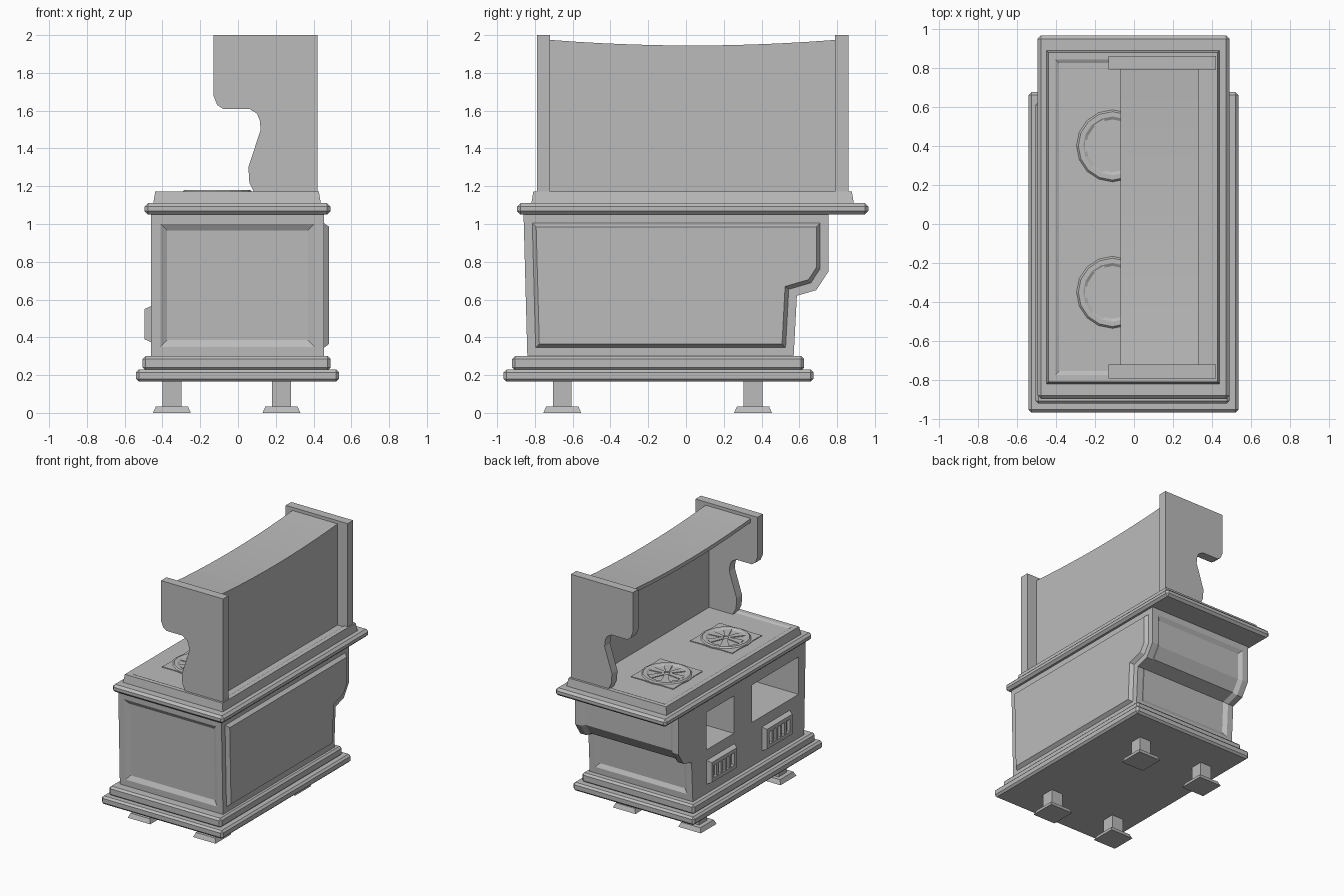
import bpy, bmesh, math
from mathutils import Vector, Matrix

if "Cube" in bpy.data.objects:
    bpy.data.objects.remove(bpy.data.objects["Cube"], do_unlink=True)

GREY = (0.5, 0.5, 0.5, 1)
metal = bpy.data.materials.new("plain_grey")
metal.use_nodes = True
metal.diffuse_color = GREY
metal.node_tree.nodes["Principled BSDF"].inputs["Base Color"].default_value = GREY


def finish(name, bm):
    bmesh.ops.recalc_face_normals(bm, faces=bm.faces)
    mesh = bpy.data.meshes.new(name)
    bm.to_mesh(mesh)
    bm.free()
    mesh.materials.append(metal)
    obj = bpy.data.objects.new(name, mesh)
    bpy.context.collection.objects.link(obj)
    return obj


def bevel(obj, width):
    mod = obj.modifiers.new("edge", "BEVEL")
    mod.width, mod.segments = width, 1
    return obj


def box_bm(x, y, z, taper=0):
    """Box from ranges; taper pulls the top edges inward."""
    bm = bmesh.new()
    bmesh.ops.create_cube(bm, size=1)
    for v in bm.verts:
        top = v.co.z > 0
        sx, sy = math.copysign(1, v.co.x), math.copysign(1, v.co.y)
        v.co = Vector((x[sx > 0], y[sy > 0], z[top]))
        if top:
            v.co -= Vector((sx, sy, 0)) * taper
    bmesh.ops.recalc_face_normals(bm, faces=bm.faces)
    return bm


def box(name, x, y, z, taper=0):
    return finish(name, box_bm(x, y, z, taper))


def prism_bm(points, axis, a, b):
    """Extrude a (u, z) outline along x or y."""
    bm = bmesh.new()
    place = (lambda u, z: (a, u, z)) if axis == "x" else (lambda u, z: (u, a, z))
    face = bm.faces.new([bm.verts.new(place(u, z)) for u, z in points])
    ext = bmesh.ops.extrude_face_region(bm, geom=[face])["geom"]
    move = Vector((b - a, 0, 0)) if axis == "x" else Vector((0, b - a, 0))
    bmesh.ops.translate(bm, vec=move, verts=[g for g in ext if isinstance(g, bmesh.types.BMVert)])
    bmesh.ops.recalc_face_normals(bm, faces=bm.faces)
    return bm


def panel(bm, faces, margin, slope, depth):
    """Frame a group of faces, then sink or raise the middle."""
    bmesh.ops.inset_region(bm, faces=faces, thickness=margin, use_even_offset=True)
    bmesh.ops.inset_region(bm, faces=faces, thickness=slope, depth=depth, use_even_offset=True)


# Feet
for x in (-0.35, 0.23):
    for y in (-0.655, 0.355):
        box("foot_post", (x - .05, x + .05), (y - .05, y + .05), (0.03, 0.17))
        box("foot_pad", (x - .1, x + .1), (y - .1, y + .1), (0, 0.035), 0.015)

# Plinth
bevel(box("plinth_lower", (-.54, .535), (-.965, .675), (.165, .23)), .015)
bevel(box("plinth_upper", (-.505, .49), (-.92, .625), (.225, .30)), .015)

# Body with framed panels on front, side and stepped end
outline = [(-.84, .30), (.57, .30), (.587, .62), (.69, .65), (.755, .75), (.755, 1.05), (-.86, 1.05)]
bm = prism_bm(outline, "x", -.46, .455)
side = [f for f in bm.faces if f.normal.x > .9]
front = [f for f in bm.faces if f.normal.y < -.9]
end = [f for f in bm.faces if abs(f.normal.x) < .5 and f.calc_center_median().y > .5]
panel(bm, side, .045, .02, .027)
panel(bm, front, .05, .035, -.02)
panel(bm, end, .05, .03, -.02)
body = finish("body", bm)

# Oven openings
for y0, y1 in ((.05, .40), (-.77, -.18)):
    cutter = box("oven_cutter", (-.6, .1), (y0, y1), (.65, .95))
    cutter.hide_render = True
    mod = body.modifiers.new("opening", "BOOLEAN")
    mod.operation, mod.solver, mod.object = "DIFFERENCE", "EXACT", cutter
    bpy.context.view_layer.objects.active = body
    bpy.ops.object.modifier_apply(modifier=mod.name)
    bpy.data.objects.remove(cutter, do_unlink=True)

# Vent frames with bars below the openings
for yc in (.22, -.48):
    bm = box_bm((-.495, -.45), (yc - .18, yc + .18), (.37, .57))
    outer = [f for f in bm.faces if f.normal.x < -.9]
    for v in outer[0].verts:
        v.co.y += math.copysign(.02, yc - v.co.y)
        v.co.z += math.copysign(.02, .47 - v.co.z)
    panel(bm, outer, .03, .004, -.025)
    finish("vent_frame", bm)
    for i in range(4):
        y = yc - .08 + i * .053
        box("vent_bar", (-.49, -.465), (y - .012, y + .012), (.42, .52))

# Worktop: overhanging slab and a raised top with a shallow tray
bevel(box("worktop_slab", (-.495, .49), (-.895, .965), (1.05, 1.11)), .018)
bm = box_bm((-.45, .44), (-.82, .89), (1.10, 1.173), .012)
panel(bm, [f for f in bm.faces if f.normal.z > .9], .035, .02, -.01)
finish("worktop_top", bm)


# Burners
def lathe(name, profile, center, steps=16):
    bm = bmesh.new()
    verts = [bm.verts.new((r, 0, z)) for r, z in profile]
    edges = [bm.edges.new(pair) for pair in zip(verts, verts[1:])]
    bmesh.ops.spin(bm, geom=verts + edges, axis=(0, 0, 1), cent=(0, 0, 0),
                   angle=math.tau, steps=steps, use_merge=True)
    bmesh.ops.remove_doubles(bm, verts=bm.verts, dist=.0005)
    bmesh.ops.translate(bm, vec=center, verts=bm.verts)
    return finish(name, bm)


for yc in (.40, -.35):
    center = Vector((-.11, yc, 1.163))
    # four-pointed trivet plate
    bm = bmesh.new()
    rim = []
    for i in range(16):
        a = i * math.tau / 16
        r = (.195, .2, .265, .2)[i % 4]
        rim.append(bm.verts.new(center + Vector((r * math.cos(a), r * math.sin(a), 0))))
    face = bm.faces.new(rim)
    top = bmesh.ops.extrude_face_region(bm, geom=[face])["geom"]
    bmesh.ops.translate(bm, vec=(0, 0, .006), verts=[g for g in top if isinstance(g, bmesh.types.BMVert)])
    finish("burner_plate", bm)
    lathe("burner_ring", [(.19, 0), (.175, .016), (.15, .016), (.135, .007), (0, .007)], center)
    for i in range(6):
        bm = box_bm((.02, .14), (-.014, .014), (0, .013))
        for v in bm.verts:
            if v.co.x > .1:
                v.co.y *= 2.2
        bmesh.ops.transform(bm, matrix=Matrix.Translation(center) @ Matrix.Rotation(i * math.tau / 6, 4, "Z"),
                            verts=bm.verts)
        finish("burner_spoke", bm)

# Scrolled end plates
scroll = [(.09, 1.16), (.06, 1.22), (.055, 1.30), (.12, 1.50), (.115, 1.55), (.10, 1.585),
          (.06, 1.61), (-.08, 1.61), (-.11, 1.63), (-.13, 1.68), (-.13, 2), (.42, 2), (.42, 1.16)]
for a, b in ((-.79, -.72), (.79, .86)):
    finish("end_plate", prism_bm(scroll, "y", a, b))

# Back panel and sagging shelf between the plates
curve = []
for i in range(11):
    t = i / 5 - 1
    curve.append((.035 + .76 * t, 1.945 + .03 * t * t))
finish("back_panel", prism_bm([(.795, 1.16), (-.725, 1.16)] + curve, "x", .30, .33))
under = [(y, z - .03) for y, z in reversed(curve)]
finish("shelf", prism_bm(curve + under, "x", -.07, .33))
